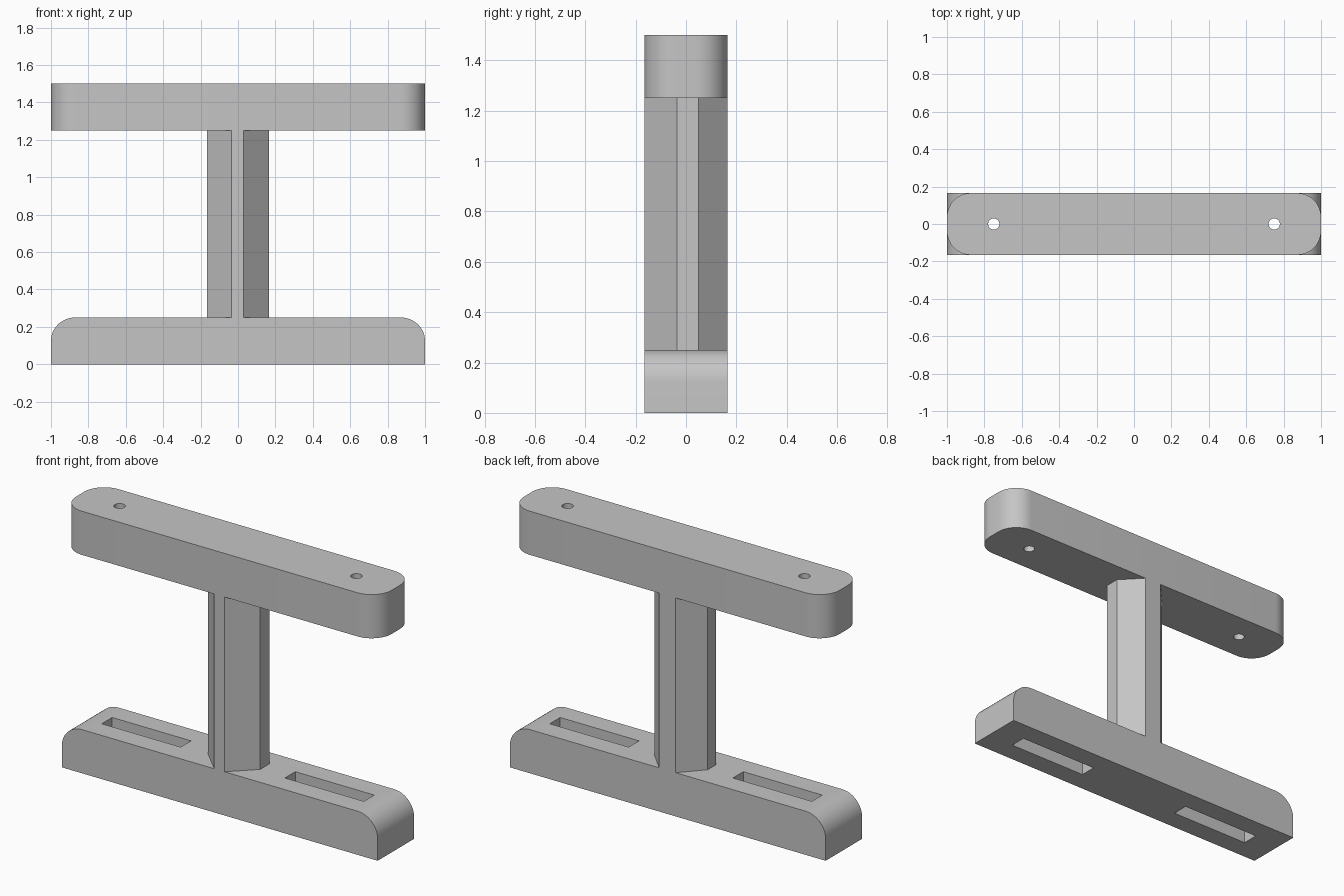
import bpy, bmesh, math

if "Cube" in bpy.data.objects:
    bpy.data.objects.remove(bpy.data.objects["Cube"], do_unlink=True)

HALF = 0.165      # half depth of every part
BAR = 0.25        # height of base and top bar
TOP = 1.25        # underside of top bar

grey = bpy.data.materials.new("light grey")
grey.use_nodes = True
colour = (0.56, 0.56, 0.56, 1)
grey.diffuse_color = colour
grey.node_tree.nodes["Principled BSDF"].inputs["Base Color"].default_value = colour


def fillet(cx, cy, r, start, steps=12):
    """Quarter arc, counter-clockwise from the start angle in degrees."""
    angles = [math.radians(start + 90 * i / steps) for i in range(steps + 1)]
    return [(cx + r * math.cos(a), cy + r * math.sin(a)) for a in angles]


def prism(name, outline, low, high, upright=True):
    """Extrude an outline along z, or along y when not upright."""
    bm = bmesh.new()
    verts = [bm.verts.new((u, v, low) if upright else (u, low, v)) for u, v in outline]
    face = bm.faces.new(verts)
    out = bmesh.ops.extrude_face_region(bm, geom=[face])
    moved = [g for g in out["geom"] if isinstance(g, bmesh.types.BMVert)]
    step = high - low
    bmesh.ops.translate(bm, verts=moved, vec=(0, 0, step) if upright else (0, step, 0))
    bmesh.ops.recalc_face_normals(bm, faces=bm.faces)
    mesh = bpy.data.meshes.new(name)
    bm.to_mesh(mesh)
    bm.free()
    mesh.materials.append(grey)
    obj = bpy.data.objects.new(name, mesh)
    bpy.context.collection.objects.link(obj)
    return obj


def activate(obj):
    bpy.ops.object.select_all(action="DESELECT")
    obj.select_set(True)
    bpy.context.view_layer.objects.active = obj


def cut(obj, cutter):
    mod = obj.modifiers.new("cut", "BOOLEAN")
    mod.object = cutter
    mod.operation = "DIFFERENCE"
    mod.solver = "EXACT"
    activate(obj)
    bpy.ops.object.modifier_apply(modifier=mod.name)
    bpy.data.objects.remove(cutter, do_unlink=True)


# Base with rounded upper ends
r = 0.127
base_outline = [(-1, 0), (1, 0)] + fillet(1 - r, BAR - r, r, 0) + fillet(r - 1, BAR - r, r, 90)
base = prism("base", base_outline, -HALF, HALF, upright=False)

# Top bar with rounded vertical corners
bar_outline = []
for i, (sx, sy) in enumerate([(1, 1), (-1, 1), (-1, -1), (1, -1)]):
    bar_outline += fillet(sx * (1 - r), sy * (HALF - r), r, 90 * i)
top_bar = prism("top_bar", bar_outline, TOP, TOP + BAR)

# Through slots in the base and bolt holes in the top bar
for side in (-1, 1):
    cx, hx, hy = side * 0.58, 0.25, 0.047
    slot = [(cx - hx, -hy), (cx + hx, -hy), (cx + hx, hy), (cx - hx, hy)]
    cut(base, prism("slot_cutter", slot, -0.1, BAR + 0.1))
    hole = [(side * 0.75 + 0.03 * math.cos(t * math.tau / 32),
             0.03 * math.sin(t * math.tau / 32)) for t in range(32)]
    cut(top_bar, prism("hole_cutter", hole, TOP - 0.1, TOP + BAR + 0.1))

# Eight-sided post with slightly uneven flats
post_outline = [(-0.035, -HALF), (0.03, -HALF), (HALF, -0.035), (HALF, 0.05),
                (0.055, HALF), (-0.05, HALF), (-HALF, 0.04), (-HALF, -0.035)]
post = prism("post", post_outline, BAR, TOP)

for obj in (base, top_bar):
    activate(obj)
    bpy.ops.object.shade_smooth_by_angle(angle=math.radians(30))
